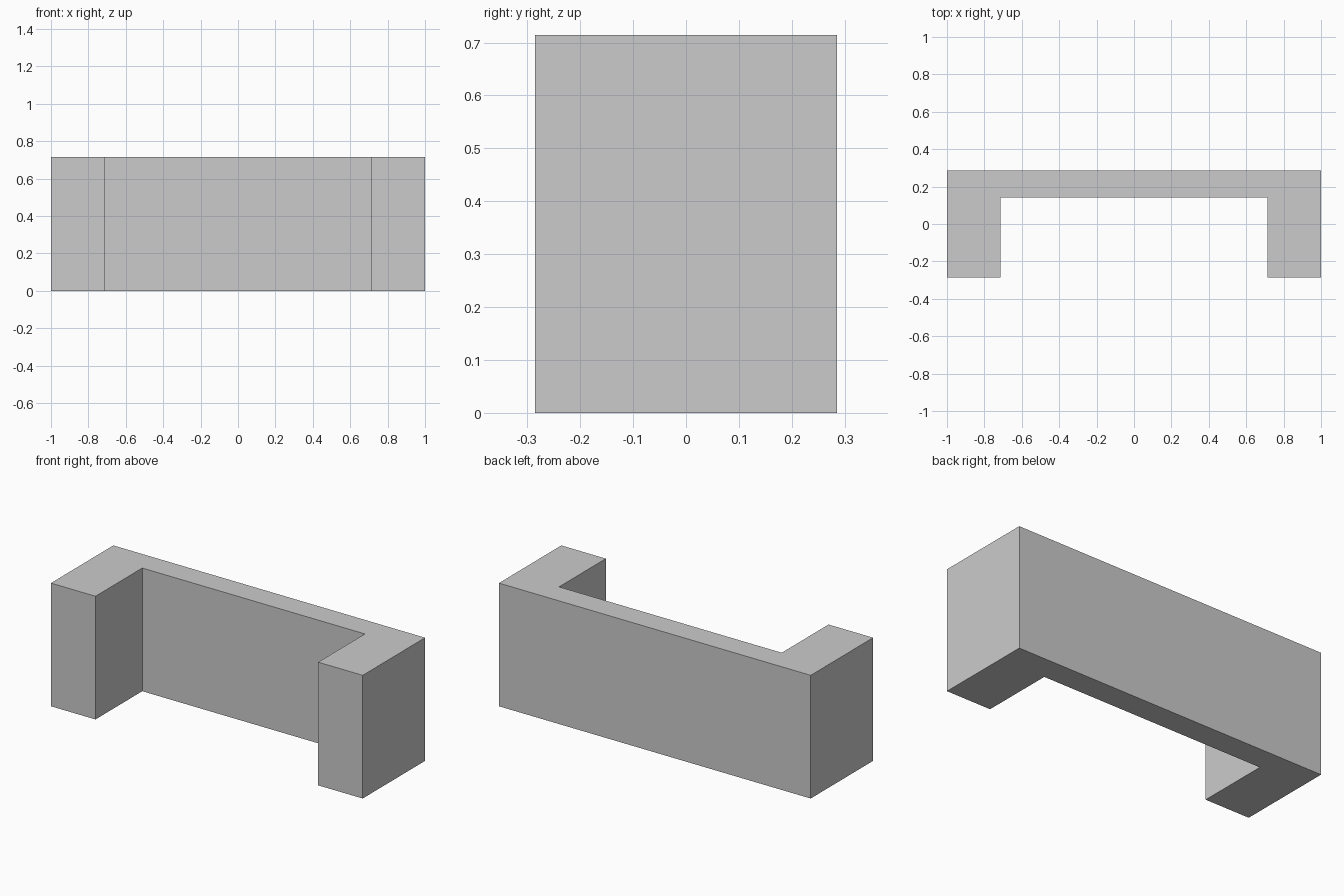
import bpy
import bmesh

cube = bpy.data.objects.get("Cube")
if cube:
    bpy.data.objects.remove(cube, do_unlink=True)

# Proportions are whole multiples of one wall thickness
U = 1 / 7
HALF_W, HALF_D, HEIGHT = 7 * U, 2 * U, 5 * U
INNER_X, INNER_Y = 5 * U, U

# Plain grey finish
grey = bpy.data.materials.new("plain grey")
grey.use_nodes = True
colour = (0.6, 0.6, 0.6, 1)
grey.diffuse_color = colour
grey.node_tree.nodes["Principled BSDF"].inputs["Base Color"].default_value = colour

# U-shaped plan: right half, then the mirrored left half
half = [(HALF_W, HALF_D), (HALF_W, -HALF_D), (INNER_X, -HALF_D), (INNER_X, INNER_Y)]
plan = half + [(-x, y) for x, y in reversed(half)]

# Raise the plan into one solid wall with two end piers
bm = bmesh.new()
base = bm.faces.new([bm.verts.new((x, y, 0)) for x, y in plan])
raised = bmesh.ops.extrude_face_region(bm, geom=[base], use_keep_orig=True)
top = [v for v in raised["geom"] if isinstance(v, bmesh.types.BMVert)]
bmesh.ops.translate(bm, verts=top, vec=(0, 0, HEIGHT))
bmesh.ops.recalc_face_normals(bm, faces=bm.faces)

mesh = bpy.data.meshes.new("wall_with_piers")
bm.to_mesh(mesh)
bm.free()
mesh.materials.append(grey)
wall = bpy.data.objects.new("wall_with_piers", mesh)
bpy.context.collection.objects.link(wall)
